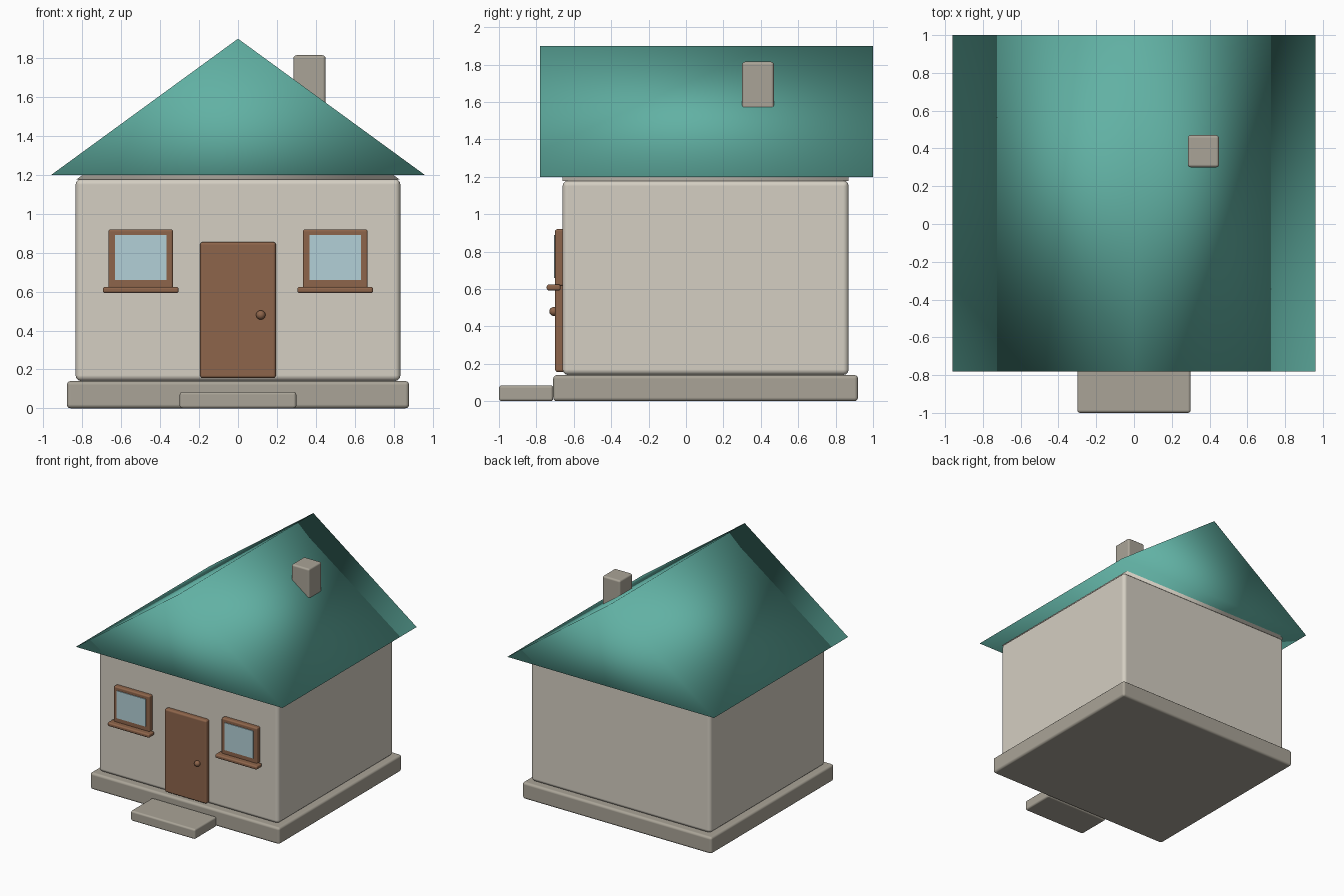
import bpy, bmesh, math

if "Cube" in bpy.data.objects:
    bpy.data.objects.remove(bpy.data.objects["Cube"])


def material(name, rgb):
    m = bpy.data.materials.new(name)
    m.diffuse_color = (*rgb, 1)
    m.use_nodes = True
    m.node_tree.nodes["Principled BSDF"].inputs["Base Color"].default_value = m.diffuse_color
    return m


PLASTER = material("plaster", (0.66, 0.62, 0.54))
STONE = material("stone", (0.40, 0.37, 0.31))
TEAL = material("teal_roof", (0.12, 0.44, 0.37))
WOOD = material("brown_wood", (0.27, 0.13, 0.07))
GLASS = material("pale_blue_glass", (0.45, 0.63, 0.68))


def finish(bm, name, mat, smooth=True):
    bmesh.ops.recalc_face_normals(bm, faces=bm.faces)
    for f in bm.faces:
        f.smooth = smooth
    me = bpy.data.meshes.new(name)
    bm.to_mesh(me)
    bm.free()
    me.materials.append(mat)
    ob = bpy.data.objects.new(name, me)
    bpy.context.collection.objects.link(ob)
    return ob


def box(name, x, y, z, mat, bevel=0.0):
    """Rounded box from (min, max) ranges."""
    bm = bmesh.new()
    bmesh.ops.create_cube(bm, size=1)
    for v in bm.verts:
        v.co = [sum(r) / 2 + c * (r[1] - r[0]) for r, c in zip((x, y, z), v.co)]
    ob = finish(bm, name, mat, bevel > 0)
    if bevel:
        b = ob.modifiers.new("rounded_edges", 'BEVEL')
        b.width, b.segments = bevel, 3
        b.harden_normals = True
    return ob


def gable(name, half, y, z, mat):
    """Triangular prism running along y, softly shaded all over."""
    bm = bmesh.new()
    ends = [[bm.verts.new((px, py, pz)) for px, pz in
             ((-half, z[0]), (half, z[0]), (0, z[1]))] for py in y]
    for e in ends:
        bm.faces.new(e)
    for i in range(3):
        j = (i + 1) % 3
        bm.faces.new((ends[0][i], ends[0][j], ends[1][j], ends[1][i]))
    return finish(bm, name, mat)


# Base, step and walls
box("foundation", (-0.88, 0.88), (-0.71, 0.92), (0, 0.14), STONE, 0.02)
box("front_step", (-0.30, 0.30), (-1.0, -0.71), (0, 0.085), STONE, 0.015)
box("walls", (-0.835, 0.835), (-0.66, 0.87), (0.14, 1.18), PLASTER, 0.03)

# Attic under the roof, roof and chimney
gable("attic", 0.83, (-0.66, 0.87), (1.177, 1.78), PLASTER)
gable("roof", 0.96, (-0.78, 1.0), (1.2, 1.9), TEAL)
box("chimney", (0.285, 0.45), (0.30, 0.47), (1.45, 1.815), STONE, 0.015)

# Door and knob
box("door", (-0.195, 0.195), (-0.70, -0.65), (0.155, 0.855), WOOD, 0.015)
bm = bmesh.new()
bmesh.ops.create_uvsphere(bm, u_segments=20, v_segments=12, radius=0.024)
knob = finish(bm, "door_knob", WOOD)
knob.location = (0.117, -0.707, 0.48)

# Windows: frame, pane and sill on both sides of the door
for side, cx in (("left", -0.5), ("right", 0.5)):
    box(side + "_window_frame", (cx - 0.167, cx + 0.167), (-0.70, -0.65),
        (0.615, 0.92), WOOD, 0.012)
    box(side + "_window_pane", (cx - 0.133, cx + 0.133), (-0.706, -0.698),
        (0.66, 0.89), GLASS)
    box(side + "_window_sill", (cx - 0.195, cx + 0.195), (-0.745, -0.67),
        (0.592, 0.624), WOOD, 0.012)
